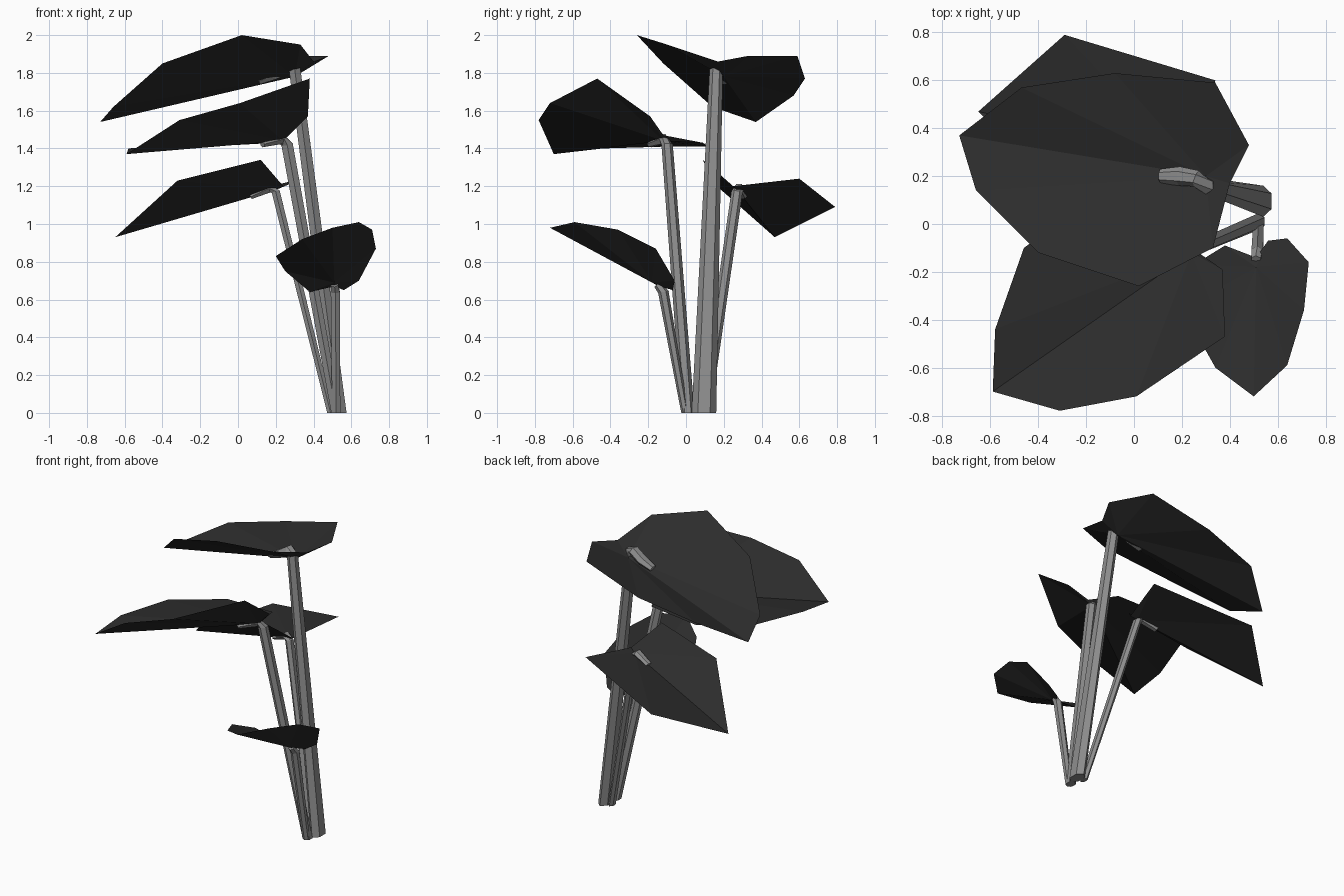
import bpy
import math
from mathutils import Vector

default_cube = bpy.data.objects.get("Cube")
if default_cube:
    bpy.data.objects.remove(default_cube, do_unlink=True)


def make_material(name, value):
    """One flat grey material, same in viewport and render."""
    material = bpy.data.materials.new(name)
    material.use_nodes = True
    colour = (value, value, value, 1.0)
    material.diffuse_color = colour
    shader = material.node_tree.nodes["Principled BSDF"]
    shader.inputs["Base Color"].default_value = colour
    shader.inputs["Roughness"].default_value = 0.9
    return material


leaf_material = make_material("dark leaf grey", 0.025)
stem_material = make_material("light stem grey", 0.27)


def make_object(name, vertices, faces, material):
    mesh = bpy.data.meshes.new(name + "_mesh")
    mesh.from_pydata([tuple(v) for v in vertices], [], faces)
    mesh.materials.append(material)
    mesh.update()
    obj = bpy.data.objects.new(name, mesh)
    bpy.context.scene.collection.objects.link(obj)
    return obj


def make_leaf(name, heart, outline):
    """Folded leaf blade: a fan of flat facets around the stalk joint."""
    count = len(outline)
    faces = [(0, i + 1, (i + 1) % count + 1) for i in range(count)]
    return make_object(name, [heart] + outline, faces, leaf_material)


def make_stem(name, stations, sides=6):
    """Loft of flat-sided rings; each station is a centre and two radii."""
    vertices, faces = [], []
    centres = [Vector(centre) for centre, _, _ in stations]
    last = len(stations) - 1
    for k, (_, wide, deep) in enumerate(stations):
        along = (centres[min(k + 1, last)] - centres[max(k - 1, 0)]).normalized()
        if k == 0:
            along = Vector((0, 0, 1))  # level foot on the ground
        across = Vector((0, 1, 0))
        across = (across - along * across.dot(along)).normalized()
        other = across.cross(along)
        for s in range(sides):
            angle = math.tau * (s + 0.5) / sides
            vertices.append(centres[k] + other * wide * math.cos(angle)
                            + across * deep * math.sin(angle))
    for k in range(last):
        for s in range(sides):
            t = (s + 1) % sides
            a, b = k * sides, (k + 1) * sides
            faces.append((a + t, a + s, b + s, b + t))
    faces.append(tuple(range(sides)))
    faces.append(tuple(reversed(range(last * sides, (last + 1) * sides))))
    return make_object(name, vertices, faces, stem_material)


# Leaf blades, each outline running from the tip, round to the notch and back
make_leaf("top_leaf", (0.3, 0.2, 1.78), [
    (-0.73, 0.37, 1.54), (-0.66, 0.14, 1.62), (-0.4, -0.12, 1.85),
    (0.02, -0.26, 2), (0.33, -0.1, 1.95), (0.4, 0.17, 1.86),
    (0.48, 0.33, 1.89), (0.34, 0.59, 1.89), (-0.08, 0.63, 1.77),
    (-0.47, 0.57, 1.68)])

make_leaf("front_leaf", (0.24, -0.12, 1.44), [
    (-0.59, -0.7, 1.37), (-0.31, -0.78, 1.55), (0.01, -0.72, 1.64),
    (0.38, -0.47, 1.77), (0.37, -0.19, 1.57), (0.27, -0.12, 1.47),
    (0.2, 0.09, 1.43), (-0.16, 0.12, 1.41), (-0.46, -0.1, 1.41),
    (-0.58, -0.44, 1.4)])

make_leaf("back_leaf", (0.2, 0.27, 1.18), [
    (-0.65, 0.47, 0.93), (-0.32, 0.13, 1.23), (0.12, 0.09, 1.34),
    (0.24, 0.25, 1.2), (0.34, 0.6, 1.24), (-0.29, 0.79, 1.09)])

make_leaf("small_leaf", (0.51, -0.18, 0.69), [
    (0.5, -0.72, 0.98), (0.34, -0.6, 0.92), (0.2, -0.35, 0.83),
    (0.25, -0.17, 0.75), (0.38, -0.09, 0.64), (0.51, -0.14, 0.67),
    (0.56, -0.07, 0.65), (0.64, -0.06, 0.7), (0.73, -0.16, 0.87),
    (0.71, -0.36, 0.97), (0.64, -0.59, 1.01)])

# Stems, tapering upward and hooking into the leaf midribs
make_stem("top_stem", [
    ((0.54, 0.095, 0), 0.04, 0.065), ((0.3, 0.16, 1.82), 0.035, 0.035),
    ((0.26, 0.19, 1.83), 0.035, 0.035), ((0.19, 0.2, 1.79), 0.03, 0.04),
    ((0.11, 0.2, 1.755), 0.02, 0.03)])

make_stem("front_stem", [
    ((0.52, 0.01, 0), 0.03, 0.035), ((0.26, -0.1, 1.42), 0.035, 0.03),
    ((0.23, -0.12, 1.45), 0.03, 0.025), ((0.13, -0.19, 1.42), 0.015, 0.02)])

make_stem("back_stem", [
    ((0.49, 0.1, 0), 0.02, 0.03), ((0.2, 0.27, 1.17), 0.025, 0.03),
    ((0.17, 0.28, 1.19), 0.025, 0.03), ((0.07, 0.3, 1.145), 0.015, 0.025)])

make_stem("small_stem", [
    ((0.52, -0.005, 0), 0.025, 0.02), ((0.515, -0.12, 0.64), 0.028, 0.028),
    ((0.51, -0.15, 0.68), 0.022, 0.022)])
